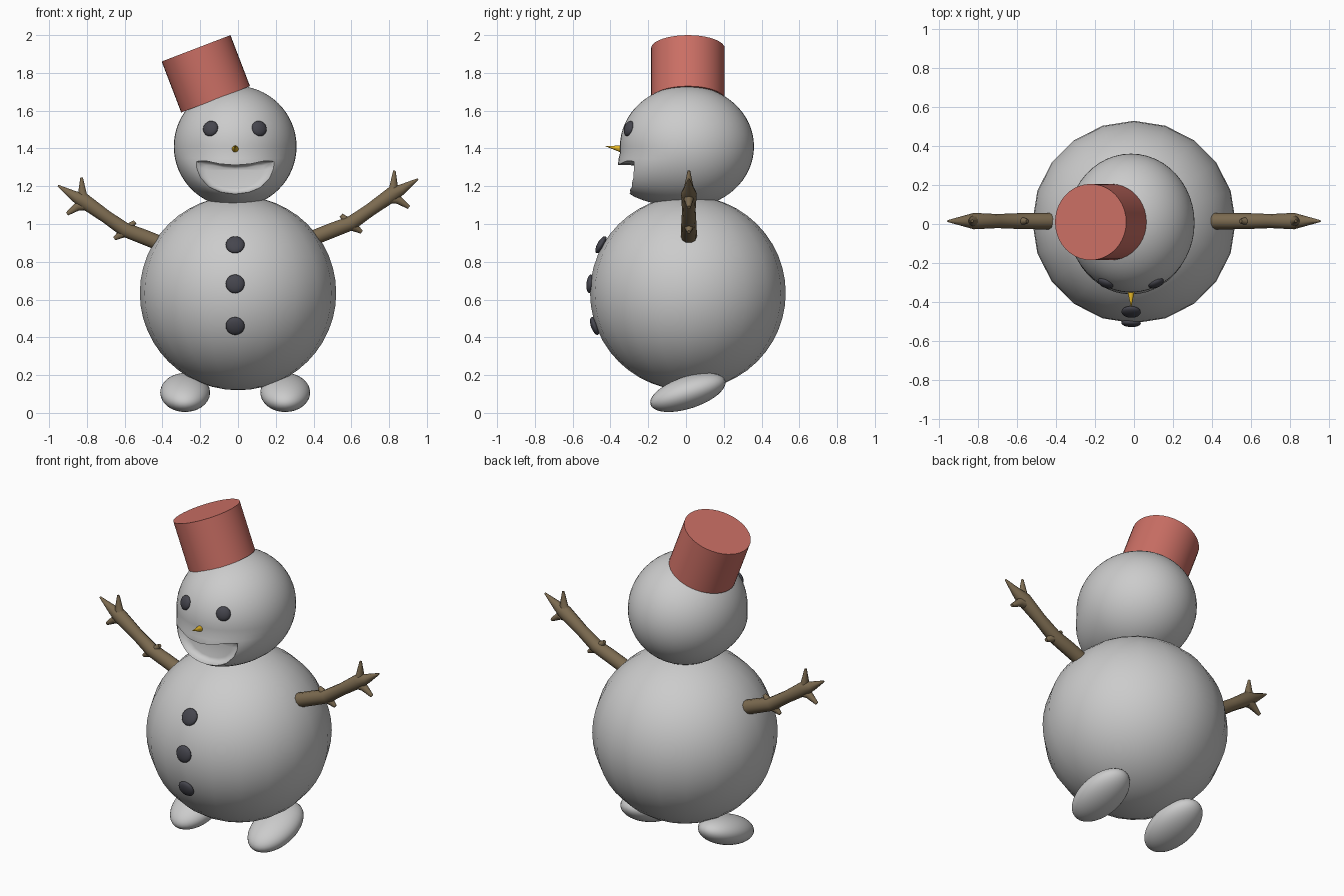
import bpy, bmesh, math
from mathutils import Vector, Matrix

if "Cube" in bpy.data.objects:
    bpy.data.objects.remove(bpy.data.objects["Cube"])


def material(name, rgb):
    m = bpy.data.materials.new(name)
    m.diffuse_color = (*rgb, 1)
    m.use_nodes = True
    m.node_tree.nodes["Principled BSDF"].inputs["Base Color"].default_value = m.diffuse_color
    return m


RED = material("hat_red", (0.60, 0.16, 0.13))
COAL = material("coal", (0.06, 0.06, 0.075))
WOOD = material("wood", (0.20, 0.145, 0.08))
ORANGE = material("carrot", (0.80, 0.48, 0.02))


def add(name, bm, mat=None, angle=40):
    bmesh.ops.recalc_face_normals(bm, faces=bm.faces)
    me = bpy.data.meshes.new(name)
    bm.to_mesh(me)
    bm.free()
    ob = bpy.data.objects.new(name, me)
    bpy.context.collection.objects.link(ob)
    if mat:
        me.materials.append(mat)
    smooth(ob, angle)
    return ob


def smooth(ob, angle):
    bpy.ops.object.select_all(action='DESELECT')
    ob.select_set(True)
    bpy.context.view_layer.objects.active = ob
    bpy.ops.object.shade_smooth_by_angle(angle=math.radians(angle))


def ball(name, loc, size, rot=None, mat=None, seg=32, rings=20):
    bm = bmesh.new()
    m = Matrix.Translation(loc) @ (rot or Matrix()) @ Matrix.Diagonal((*size, 1))
    bmesh.ops.create_uvsphere(bm, u_segments=seg, v_segments=rings, radius=1, matrix=m)
    return add(name, bm, mat)


def cone(name, a, b, r1, r2, mat, seg):
    a, b = Vector(a), Vector(b)
    bm = bmesh.new()
    m = Matrix.Translation((a + b) / 2) @ (b - a).to_track_quat('Z', 'Y').to_matrix().to_4x4()
    bmesh.ops.create_cone(bm, cap_ends=True, segments=seg, radius1=r1, radius2=r2,
                          depth=(b - a).length, matrix=m)
    return add(name, bm, mat)


def clamp(v):
    return max(0.0, min(1.0, v))


# Body
BODY = Vector((0, 0.01, 0.635))
ball("body", BODY, (0.52, 0.518, 0.515), seg=20, rings=24)

# Head with a jaw pushed forward
HEAD = Vector((-0.015, 0.005, 1.41))
head = ball("head", HEAD, (0.325, 0.355, 0.322), seg=48, rings=32)
for v in head.data.vertices:
    v.co.y -= 0.08 * clamp((1.38 - v.co.z) / 0.2) * clamp(-v.co.y / 0.2)

# Smiling mouth carved into the head
top = [(-0.215, 1.335), (-0.15, 1.333), (-0.08, 1.318), (0, 1.312),
       (0.08, 1.318), (0.15, 1.333), (0.215, 1.335)]
low = [(0.213, 1.30), (0.19, 1.245), (0.14, 1.195), (0.075, 1.168), (0, 1.158),
       (-0.075, 1.168), (-0.14, 1.195), (-0.19, 1.245), (-0.213, 1.30)]
bm = bmesh.new()
loops = []
for y, s in [(-0.6, 1), (-0.30, 1), (-0.275, 0.96), (-0.257, 0.86), (-0.25, 0.7)]:
    loops.append([bm.verts.new((-0.015 + x * s, y, 1.25 + (z - 1.25) * s)) for x, z in top + low])
for p, q in zip(loops, loops[1:]):
    for i in range(len(p)):
        j = (i + 1) % len(p)
        bm.faces.new((p[i], p[j], q[j], q[i]))
bm.faces.new(loops[0])
bm.faces.new(loops[-1])
cutter = add("mouth_cutter", bm)
cutter.hide_render = True
mod = head.modifiers.new("mouth", 'BOOLEAN')
mod.operation, mod.solver, mod.object = 'DIFFERENCE', 'EXACT', cutter
bpy.context.view_layer.objects.active = head
bpy.ops.object.modifier_apply(modifier="mouth")
bpy.data.objects.remove(cutter)
smooth(head, 40)


# Coal eyes and buttons, flattened along the surface direction
def coal(name, loc, centre, r, thick):
    loc = Vector(loc)
    rot = (loc - centre).to_track_quat('Z', 'Y').to_matrix().to_4x4()
    ball(name, loc, (r, r, thick), rot, COAL, 20, 12)


for side, x in (("left", -0.145), ("right", 0.112)):
    coal(side + "_eye", (x, -0.302, 1.505), HEAD, 0.042, 0.022)
for i, (y, z) in enumerate([(-0.45, 0.89), (-0.507, 0.683), (-0.483, 0.46)]):
    coal(f"button_{i + 1}", (-0.015, y, z), BODY, 0.05, 0.02)

# Carrot nose
cone("nose", (-0.015, -0.33, 1.395), (-0.015, -0.425, 1.412), 0.021, 0.001, ORANGE, 16)

# Tilted hat
cone("hat", (-0.1185, 0.01, 1.66), (-0.222, 0.01, 1.93), 0.195, 0.195, RED, 40)

# Feet
for side, x in (("left", -0.28), ("right", 0.25)):
    ball(side + "_foot", (x, 0.01, 0.108), (0.132, 0.208, 0.085),
         Matrix.Rotation(math.radians(18), 4, 'X'))

# Stick arms: branch paths as (x, z, radius)
BRANCHES = [
    [(0.395, 0.925, 0.042), (0.50, 0.967, 0.042), (0.60, 1.005, 0.040),
     (0.70, 1.075, 0.036), (0.82, 1.16, 0.042), (0.87, 1.185, 0.028), (0.953, 1.238, 0.005)],
    [(0.79, 1.14, 0.036), (0.825, 1.19, 0.026), (0.828, 1.282, 0.007)],
    [(0.79, 1.14, 0.034), (0.85, 1.128, 0.024), (0.905, 1.088, 0.010)],
    [(0.595, 1.0, 0.030), (0.545, 1.047, 0.011)],
    [(0.59, 1.0, 0.034), (0.655, 0.957, 0.010)],
]


def arm(name, sign, dz):
    bm = bmesh.new()
    n = 10
    for path in BRANCHES:
        pts = [Vector((sign * x, 0.015, z + dz)) for x, z, r in path]
        rings = []
        for i, p in enumerate(pts):
            d = (pts[min(i + 1, len(pts) - 1)] - pts[max(i - 1, 0)]).normalized()
            u = Vector((0, 1, 0))
            w = d.cross(u)
            r = path[i][2]
            rings.append([bm.verts.new(p + r * (math.cos(a) * u + math.sin(a) * w))
                          for a in (math.tau * k / n for k in range(n))])
        for p, q in zip(rings, rings[1:]):
            for k in range(n):
                bm.faces.new((p[k], p[(k + 1) % n], q[(k + 1) % n], q[k]))
        bm.faces.new(rings[0])
        bm.faces.new(rings[-1])
    add(name, bm, WOOD, 50)


arm("right_arm", 1, 0)
arm("left_arm", -1, -0.035)
